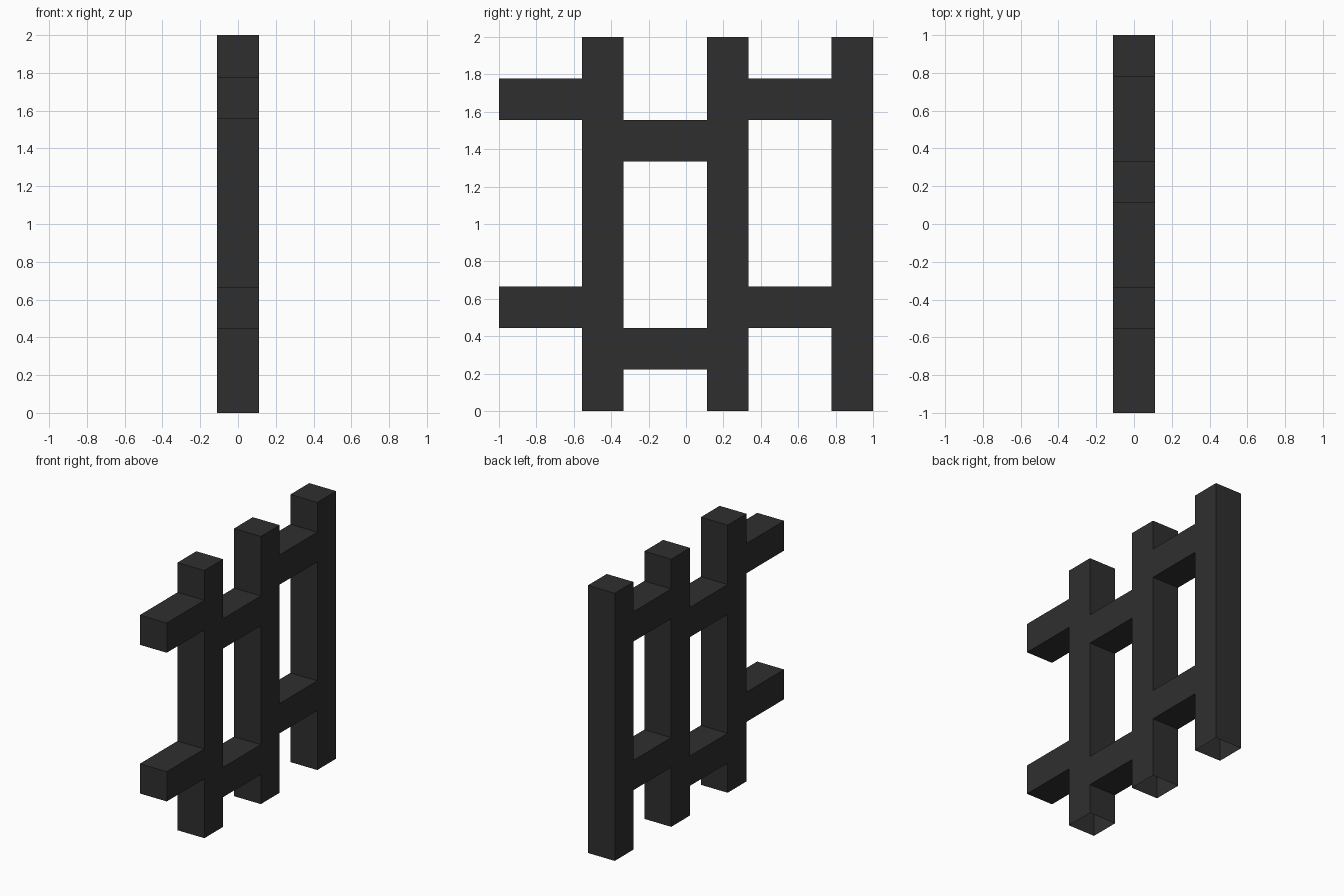
import bpy, bmesh
from mathutils import Vector

if "Cube" in bpy.data.objects:
    bpy.data.objects.remove(bpy.data.objects["Cube"])

U = 2 / 9  # bar thickness, everything sits on this grid

mat = bpy.data.materials.new("charcoal black")
mat.diffuse_color = (0.028, 0.028, 0.028, 1)
mat.use_nodes = True
mat.node_tree.nodes["Principled BSDF"].inputs["Base Color"].default_value = mat.diffuse_color


def bar(name, y0, y1, z0, z1, open_dirs):
    """Square bar spanning y and z, with the faces in open_dirs left out."""
    bm = bmesh.new()
    bmesh.ops.create_cube(bm, size=1)
    bm.normal_update()
    gone = [f for f in bm.faces
            if any(f.normal.dot(Vector(d)) > 0.9 for d in open_dirs)]
    bmesh.ops.delete(bm, geom=gone, context='FACES')
    for v in bm.verts:
        v.co = (v.co.x * U,
                (y0 + y1) / 2 + v.co.y * (y1 - y0),
                (z0 + z1) / 2 + v.co.z * (z1 - z0))
    me = bpy.data.meshes.new(name)
    bm.to_mesh(me)
    bm.free()
    me.materials.append(mat)
    bpy.context.collection.objects.link(bpy.data.objects.new(name, me))


DOWN, FRONT, BACK = (0, 0, -1), (0, -1, 0), (0, 1, 0)

# Upright posts, open underneath
for i, y in enumerate((2, 5, 8)):
    bar(f"post_{i + 1}", -1 + y * U, -1 + (y + 1) * U, 0, 2, [DOWN])

# Staggered rails between the posts; the front ones stick out with a closed end
for level, z in (("lower", 1), ("upper", 6)):
    bar(f"{level}_front_rail", -1, -1 + 2 * U, (z + 1) * U, (z + 2) * U, [BACK])
    bar(f"{level}_middle_rail", -1 + 3 * U, -1 + 5 * U, z * U, (z + 1) * U, [FRONT, BACK])
    bar(f"{level}_back_rail", -1 + 6 * U, -1 + 8 * U, (z + 1) * U, (z + 2) * U, [FRONT, BACK])
